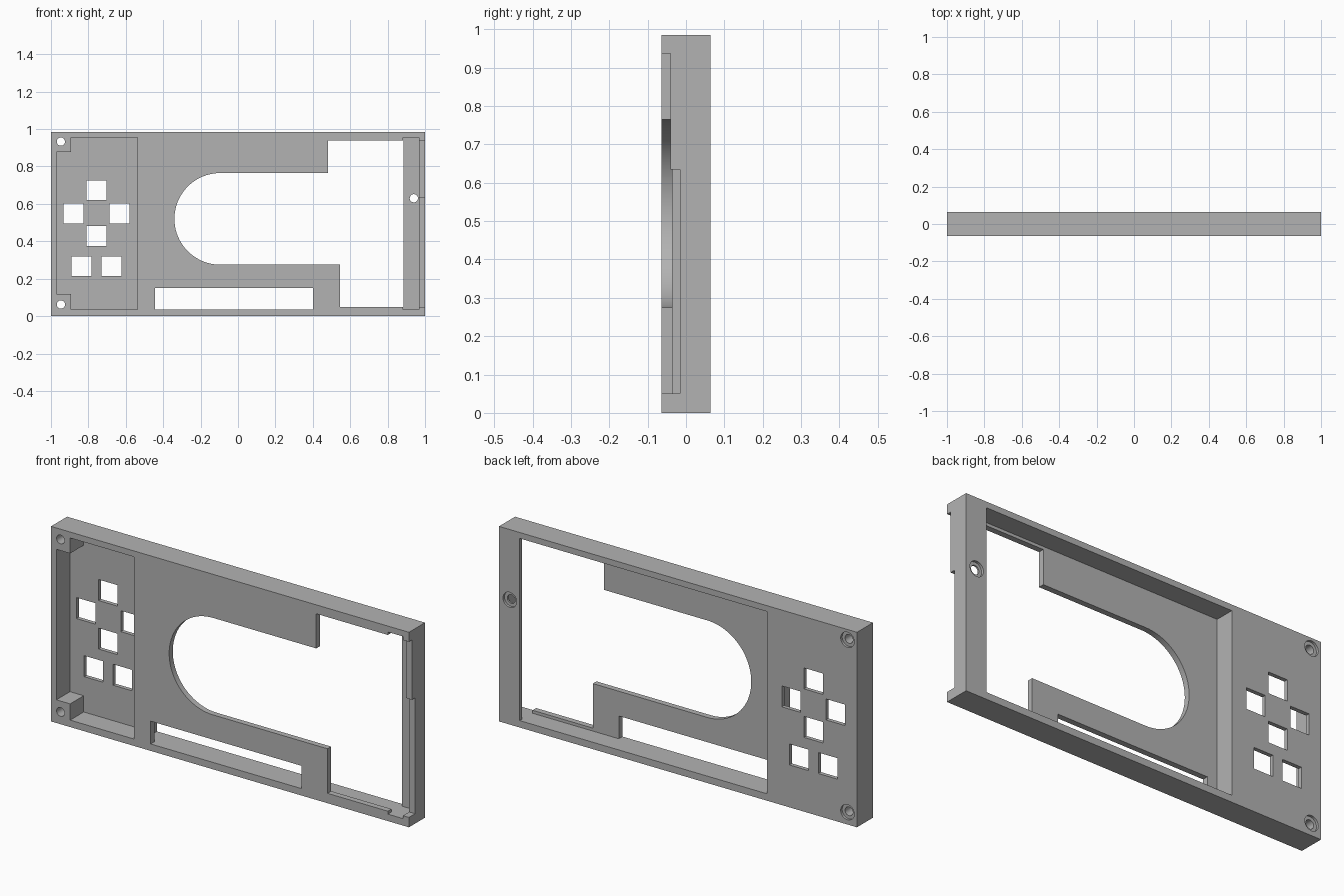
import bpy
import bmesh
from math import cos, sin, pi

old = bpy.data.objects.get("Cube")
if old:
    bpy.data.objects.remove(old, do_unlink=True)

FRONT, BACK, HEIGHT = -0.064, 0.064, 0.985
OUT = 0.02                      # cutter overshoot
FLOOR, CEILING = 0.035, 0.955   # inner faces of the long walls
PLATE_BACK = -0.035             # rear of the front plate
PANEL_FRONT = 0.044             # front of the rear panels

grey = bpy.data.materials.new("grey plastic")
grey.use_nodes = True
colour = (0.45, 0.45, 0.45, 1)
grey.diffuse_color = colour
grey.node_tree.nodes["Principled BSDF"].inputs["Base Color"].default_value = colour


def prism(name, outline, y0, y1):
    """Extrude an x-z outline from y0 to y1."""
    bm = bmesh.new()
    face = bm.faces.new([bm.verts.new((x, y0, z)) for x, z in outline])
    side = bmesh.ops.extrude_face_region(bm, geom=[face])["geom"]
    for v in side:
        if isinstance(v, bmesh.types.BMVert):
            v.co.y = y1
    bmesh.ops.recalc_face_normals(bm, faces=bm.faces)
    mesh = bpy.data.meshes.new(name)
    bm.to_mesh(mesh)
    bm.free()
    mesh.materials.append(grey)
    obj = bpy.data.objects.new(name, mesh)
    bpy.context.collection.objects.link(obj)
    return obj


def rect(x0, x1, z0, z1):
    return [(x0, z0), (x1, z0), (x1, z1), (x0, z1)]


def arc(x, z, r, start, end, steps):
    return [(x + r * cos(start + (end - start) * i / steps),
             z + r * sin(start + (end - start) * i / steps)) for i in range(steps + 1)]


def circle(x, z, r, steps=32):
    return arc(x, z, r, 0, 2 * pi, steps)[:-1]


def cut(outline, y0, y1):
    """Remove a prism from the housing."""
    cutter = prism("cutter", outline, y0, y1)
    mod = housing.modifiers.new("cut", 'BOOLEAN')
    mod.operation, mod.solver, mod.object = 'DIFFERENCE', 'EXACT', cutter
    bpy.context.view_layer.objects.active = housing
    bpy.ops.object.modifier_apply(modifier=mod.name)
    mesh = cutter.data
    bpy.data.objects.remove(cutter, do_unlink=True)
    bpy.data.meshes.remove(mesh)


# Solid housing block
housing = prism("panel_housing", rect(-1, 1, 0, HEIGHT), FRONT, BACK)

# Rear pocket behind the front plate
cut(rect(-0.498, 0.885, FLOOR, CEILING), PLATE_BACK, BACK + OUT)

# Window with a rounded end and stepped right-hand opening
window = arc(-0.095, 0.52, 0.245, pi / 2, 3 * pi / 2, 40)
window += [(0.545, 0.275), (0.545, 0.05), (0.885, 0.05),
           (0.885, 0.94), (0.482, 0.94), (0.482, 0.765)]
cut(window, FRONT - OUT, 0)

# Long slot along the bottom of the plate
cut(rect(-0.443, 0.4, FLOOR, 0.15), FRONT - OUT, 0)

# Button pocket, leaving a screw boss in both outer corners
boss_x, wall_x = -0.893, -0.97
pocket = [(-0.537, FLOOR), (-0.537, CEILING), (boss_x, CEILING), (boss_x, 0.877),
          (wall_x, 0.877), (wall_x, 0.117), (boss_x, 0.117), (boss_x, FLOOR)]
cut(pocket, FRONT - OUT, PANEL_FRONT)

# Right-hand pocket and the two notches through the end wall
cut(rect(0.882, 0.967, FLOOR, CEILING), FRONT - OUT, PANEL_FRONT)
cut(rect(0.95, 1 + OUT, 0.635, 0.937), FRONT - OUT, -0.04)
cut(rect(0.95, 1 + OUT, 0.05, 0.635), FRONT - OUT, -0.015)

# Square button holes
half = 0.053
for x, z in [(-0.757, 0.673), (-0.88, 0.549), (-0.633, 0.549),
             (-0.757, 0.428), (-0.837, 0.267), (-0.676, 0.267)]:
    cut(rect(x - half, x + half, z - half, z + half), 0, BACK + OUT)

# Screw holes, counterbored from the rear
for x, z in [(-0.947, 0.062), (-0.947, 0.933), (0.94, 0.63)]:
    cut(circle(x, z, 0.022), FRONT - OUT, BACK + OUT)
    cut(circle(x, z, 0.038), BACK - 0.012, BACK + OUT)

# Smooth the curved walls, keep the edges crisp
bpy.ops.object.select_all(action='DESELECT')
housing.select_set(True)
bpy.context.view_layer.objects.active = housing
bpy.ops.object.shade_smooth_by_angle(angle=pi / 6)
